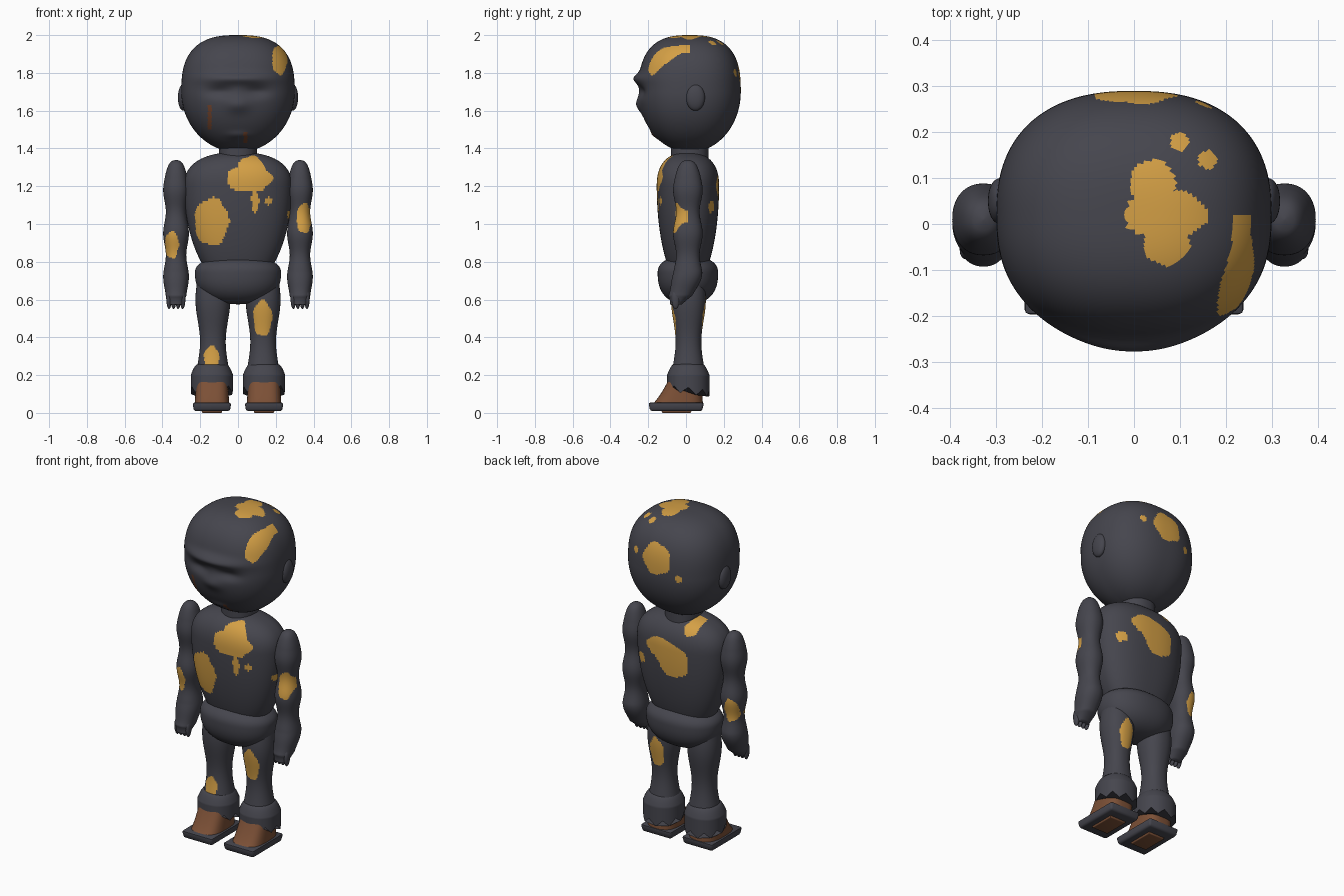
import bpy, bmesh, math
from mathutils import Vector

cube = bpy.data.objects.get("Cube")
if cube:
    bpy.data.objects.remove(cube, do_unlink=True)


def material(name, red, green, blue):
    mat = bpy.data.materials.new(name)
    mat.use_nodes = True
    colour = (red, green, blue, 1)
    mat.diffuse_color = colour
    mat.node_tree.nodes["Principled BSDF"].inputs["Base Color"].default_value = colour
    return mat


CHARCOAL, GOLD, RUST, LEATHER = range(4)
MATERIALS = [
    material("charcoal", 0.06, 0.06, 0.075),
    material("gold patch", 0.66, 0.35, 0.06),
    material("rust streak", 0.16, 0.055, 0.025),
    material("brown leather", 0.2, 0.08, 0.037),
]


def in_patch(centre, u, v, u0, v0, radius, tall=1):
    """A slightly wavy ellipse, seen flat along one direction."""
    du, dv = (u - u0) / radius, (v - v0) / (radius * tall)
    wave = math.sin(5 * math.atan2(dv, du) + centre.length) / 20
    return math.hypot(du, dv) < 1 + wave


def face_colour(face, base, patches, streaks):
    c, normal = face.calc_center_median(), face.normal
    shown = {"front": normal.y < 0, "back": normal.y > 0, "around": True, "top": c.z > 1.85}
    for facing, spots in patches.items():
        v = c.y if facing == "top" else c.z
        if shown[facing] and any(in_patch(c, c.x, v, *spot) for spot in spots):
            return GOLD
    for x, low, high in streaks:
        if normal.y < 0 and abs(c.x - x) < 0.01 and low < c.z < high:
            return RUST
    return base


def finish(name, bm, colour=CHARCOAL, patches={}, streaks=()):
    bmesh.ops.recalc_face_normals(bm, faces=bm.faces)
    bm.normal_update()
    for face in bm.faces:
        face.material_index = face_colour(face, colour, patches, streaks)
    mesh = bpy.data.meshes.new(name)
    bm.to_mesh(mesh)
    bm.free()
    for mat in MATERIALS:
        mesh.materials.append(mat)
    part = bpy.data.objects.new(name, mesh)
    bpy.context.collection.objects.link(part)
    bpy.ops.object.select_all(action="DESELECT")
    part.select_set(True)
    bpy.context.view_layer.objects.active = part
    bpy.ops.object.shade_smooth_by_angle(angle=math.radians(50))


def loft(name, rows, x=0, columns=72, power=2.2, shape=None, **paint):
    """Rounded rings; each row is (height, half width, half depth, middle y)."""
    bm = bmesh.new()
    rings = []
    for z, wide, deep, y in rows:
        ring = []
        for k in range(columns):
            angle = math.tau * k / columns
            c, s = math.cos(angle), math.sin(angle)
            point = Vector((x + wide * math.copysign(abs(c) ** (2 / power), c),
                            y + deep * math.copysign(abs(s) ** (2 / power), s), z))
            if shape:
                shape(point, angle)
            ring.append(bm.verts.new(point))
        rings.append(ring)
    for upper, lower in zip(rings, rings[1:]):
        for k in range(columns):
            bm.faces.new((upper[k - 1], upper[k], lower[k], lower[k - 1]))
    bm.faces.new(rings[0])
    bm.faces.new(rings[-1])
    finish(name, bm, **paint)


def egg(name, centre, wide, deep, up, down, up_power=2, down_power=2, steps=24, **options):
    """An egg with its own height and squareness above and below the middle."""
    x, y, z = centre
    rows = []
    for i in range(steps + 1):
        h = math.cos(math.pi * i / steps)
        power = up_power if h > 0 else down_power
        r = max(1 - abs(h) ** power, 0.00001) ** (1 / power)
        rows.append((z + h * (up if h > 0 else down), wide * r, deep * r, y))
    loft(name, rows, x=x, **options)


def column(name, top, bottom, steps, rule, **options):
    """A loft whose half width, half depth and middle y follow a rule of height."""
    heights = [top + (bottom - top) * i / steps for i in range(steps + 1)]
    loft(name, [(z, *rule(z)) for z in heights], **options)


def slab(name, x, y, z, wide, deep, thick, colour):
    bm = bmesh.new()
    bmesh.ops.create_cube(bm, size=1)
    for v in bm.verts:
        taper = 1 if v.co.z > 0 else 0.93
        v.co = (x + v.co.x * wide * taper, y + v.co.y * deep * taper, z + v.co.z * thick)
    bmesh.ops.bevel(bm, geom=bm.edges[:], offset=thick / 4, segments=2, affect="EDGES", profile=0.5)
    finish(name, bm, colour)


def face_shape(point, angle):
    """Brow ridge, eye sockets, nose and lips pushed out of the front."""
    front = max(0, -math.sin(angle)) ** 0.5
    for x, z, wide, high, push in ((0, 1.77, 0.18, 0.03, 0.03), (0.1, 1.7, 0.07, 0.03, -0.02),
                                   (0, 1.63, 0.06, 0.04, 0.02), (0, 1.47, 0.06, 0.02, 0.01)):
        fall = ((abs(point.x) - x) / wide) ** 2 + ((point.z - z) / high) ** 2
        point.y -= front * push * math.exp(-fall)


# Head
egg("head", (0, 0.02, 1.7), 0.3, 0.27, 0.3, 0.32, up_power=2.7, steps=130, columns=220, power=2.4,
    shape=face_shape, streaks=[(-0.15, 1.5, 1.63), (0.04, 1.43, 1.49)],
    patches={"top": [(0.07, 0.02, 0.09, 0.6), (0.04, 0.09, 0.05), (0.07, -0.04, 0.05),
                     (0.1, 0.18, 0.02), (0.16, 0.14, 0.02)],
             "front": [(0.22, 1.87, 0.04, 2)],
             "back": [(0, 1.79, 0.09), (0.15, 1.8, 0.02), (-0.14, 1.7, 0.02)]})

# Neck, torso and pelvis
column("neck", 1.45, 1.3, 4, lambda z: (0.1, 0.1, 0.02))
egg("torso", (0, 0.01, 1.2), 0.285, 0.165, 0.18, 0.55, up_power=2.4, steps=130, columns=180, power=2.4,
    patches={"front": [(0.06, 1.24, 0.12, 0.6), (0.07, 1.29, 0.07), (0.09, 1.12, 0.02, 3),
                       (0.16, 1.12, 0.02), (-0.14, 1.01, 0.09, 1.4), (0.28, 1.05, 0.02)],
             "back": [(0.05, 1.2, 0.1, 0.6), (-0.03, 1.14, 0.1), (0.2, 1.09, 0.03),
                      (-0.12, 1.34, 0.04)]})
egg("pelvis", (0, 0.01, 0.74), 0.228, 0.16, 0.09, 0.165, up_power=2.4, down_power=2.4, steps=40)


def arm_rule(z):
    # Three soft swellings, a round shoulder and a palm that curls forward
    r = 0.061 + 0.007 * math.cos(math.tau * (z - 0.72) / 0.23)
    r *= max(1 - max(0, (z - 1.25) / 0.09) ** 2, 0.001) ** 0.5
    palm = min(1, (z - 0.47) / 0.15)
    curl = max(0, (0.75 - z) / 0.17) ** 1.5
    return r * palm, 1.15 * r * palm ** 2, 0.01 - 0.06 * curl


def leg_rule(z):
    # Full thigh, narrow knee, full calf
    r = 0.08 + 0.012 * math.cos(math.tau * (z - 0.6) / 0.45)
    return r, r, 0.013


def hem_rule(z):
    flare = 0.07 + 0.042 * min(1, (0.26 - z) / 0.06) ** 0.5
    return flare, flare, 0.012


def ragged(point, angle):
    # Torn edge, growing downward and hanging lower at the back
    grow = min(max((0.2 - point.z) / 0.07, 0), 1)
    zigzag = abs(angle * 9 / math.tau % 1 - 0.5)
    point.z += grow * (0.07 * zigzag - 0.02 - 0.015 * math.sin(angle))


def shoe_rule(z):
    # Straight heel, toe sloping up to the ankle
    rise = (z - 0.04) / 0.16
    toe = 0.11 * rise ** 0.7 - 0.19
    heel = 0.09 - 0.01 * rise
    return 0.092 - 0.01 * rise, (heel - toe) / 2, (heel + toe) / 2


ARM_PATCHES = {1: {"front": [(0.35, 1.03, 0.04, 2)]}, -1: {"around": [(-0.35, 0.89, 0.036, 2)]}}
LEG_PATCHES = {1: {"front": [(0.13, 0.5, 0.05, 1.9)], "back": [(0.13, 0.52, 0.045, 2)]},
               -1: {"front": [(-0.14, 0.29, 0.04, 1.6)]}}

for side, word in ((1, "left"), (-1, "right")):
    egg(word + "_ear", (side * 0.29, 0.05, 1.67), 0.028, 0.05, 0.07, 0.07)

    # Arm and fingers
    column(word + "_arm", 1.34, 0.575, 120, arm_rule, x=side * 0.328, patches=ARM_PATCHES[side])
    for i in range(4):
        egg(f"{word}_finger_{i + 1}", (side * (0.293 + 0.024 * i), -0.055, 0.61),
            0.015, 0.022, 0.04, 0.06, columns=16)

    # Leg, torn trouser hem, shoe and sole
    column(word + "_leg", 0.7, 0.17, 100, leg_rule, x=side * 0.133, patches=LEG_PATCHES[side])
    column(word + "_trouser_hem", 0.26, 0.12, 28, hem_rule, x=side * 0.138, shape=ragged)
    foot = side * 0.138
    column(word + "_shoe", 0.2, 0.04, 16, shoe_rule, x=foot, power=3, colour=LEATHER)
    slab(word + "_sole", foot, -0.052, 0.032, 0.205, 0.295, 0.045, CHARCOAL)
    slab(word + "_sole_patch", foot, -0.05, 0.005, 0.11, 0.16, 0.01, LEATHER)
